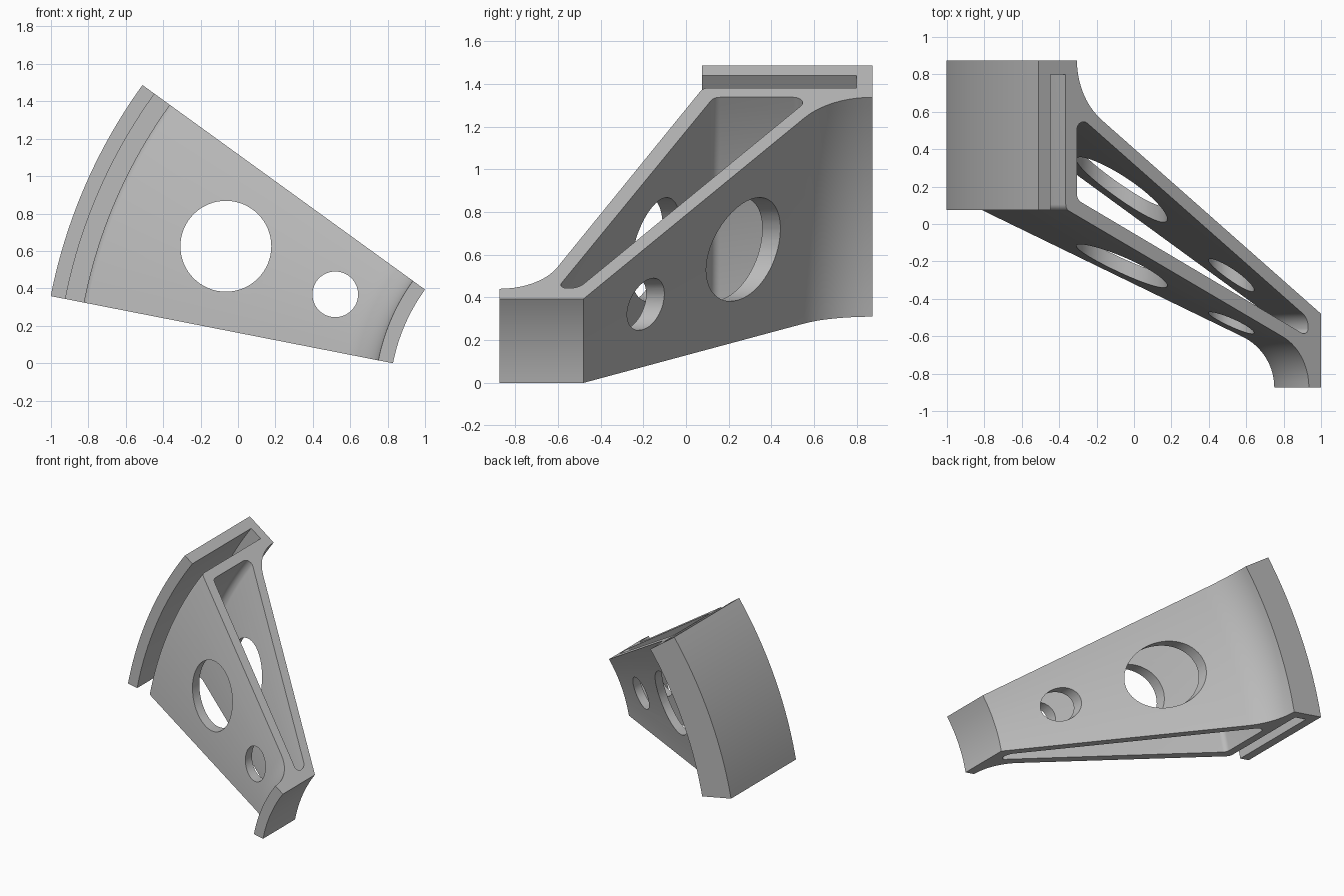
import bpy, bmesh
from math import radians, cos, sin, pi
from mathutils import Vector

cube = bpy.data.objects.get("Cube")
if cube:
    bpy.data.objects.remove(cube, do_unlink=True)

AXIS = (1.81, -0.193)       # x, z of the revolve axis (parallel to y)
START, END = 144.1, 168.9   # sector angles in degrees

grey = bpy.data.materials.new("plain_grey")
grey.use_nodes = True
colour = (0.5, 0.5, 0.5, 1)
grey.diffuse_color = colour
grey.node_tree.nodes["Principled BSDF"].inputs["Base Color"].default_value = colour


def rounded(corners, steps=10):
    """Closed outline; each corner is (radius from axis, y, fillet tangent length)."""
    out = []
    for i, (r, y, cut) in enumerate(corners):
        p = Vector((r, y))
        if not cut:
            out.append(p)
            continue
        before = (Vector(corners[i - 1][:2]) - p).normalized()
        after = (Vector(corners[(i + 1) % len(corners)][:2]) - p).normalized()
        half = before.angle(after) / 2
        mid = (before + after).normalized()
        centre = p + mid * (cut / cos(half))
        a, b = p + before * cut - centre, p + after * cut - centre
        sweep = a.angle(b)
        for k in range(steps + 1):
            t = k / steps
            out.append(centre + (a * sin((1 - t) * sweep) + b * sin(t * sweep)) / sin(sweep))
    return out


def finish(name, bm):
    bmesh.ops.recalc_face_normals(bm, faces=bm.faces)
    mesh = bpy.data.meshes.new(name)
    bm.to_mesh(mesh)
    bm.free()
    mesh.materials.append(grey)
    ob = bpy.data.objects.new(name, mesh)
    bpy.context.collection.objects.link(ob)
    return ob


def sector(name, outline, start, end, steps):
    """Sweep an outline around the axis and cap both ends."""
    bm = bmesh.new()
    rings = []
    for k in range(steps + 1):
        a = radians(start + (end - start) * k / steps)
        rings.append([bm.verts.new((AXIS[0] + p.x * cos(a), p.y, AXIS[1] + p.x * sin(a)))
                      for p in outline])
    n = len(outline)
    for low, high in zip(rings, rings[1:]):
        for i in range(n):
            j = (i + 1) % n
            bm.faces.new((low[i], low[j], high[j], high[i]))
    bm.faces.new(rings[0])
    bm.faces.new(rings[-1])
    return finish(name, bm)


def drill(name, x, z, radius, sides=64):
    """Round cutter running front to back."""
    bm = bmesh.new()
    ends = [[bm.verts.new((x + radius * cos(2 * pi * i / sides), y,
                           z + radius * sin(2 * pi * i / sides))) for i in range(sides)]
            for y in (-2, 2)]
    for i in range(sides):
        j = (i + 1) % sides
        bm.faces.new((ends[0][i], ends[0][j], ends[1][j], ends[1][i]))
    for ring in ends:
        bm.faces.new(ring)
    return finish(name, bm)


# Body: slotted outer rim, two sloping webs, inner collar
body = sector("segment_body", rounded([
    (2.865, 0.875, 0), (2.865, 0.075, 0), (2.785, 0.075, 0),
    (2.785, 0.80, 0), (2.685, 0.80, 0), (2.685, 0.08, 0.025),
    (1.08, -0.685, 0.19), (1.08, -0.875, 0),
    (1.0, -0.875, 0), (1.0, -0.48, 0), (2.611, 0.673, 0.202),
    (2.611, 0.875, 0)]), START, END, 20)

# Cutters: window between the webs, large and small through holes
cutters = [
    sector("window_cutter", rounded([
        (2.611, 0.588, 0.085), (2.611, 0.13, 0.03),
        (1.085, -0.603, 0.045), (1.085, -0.504, 0.045)]), START - 3.72, END + 3.72, 26),
    drill("large_hole_cutter", -0.065, 0.625, 0.243),
    drill("small_hole_cutter", 0.52, 0.368, 0.122),
]

bpy.ops.object.select_all(action='DESELECT')
body.select_set(True)
bpy.context.view_layer.objects.active = body
for cutter in cutters:
    mod = body.modifiers.new(cutter.name, 'BOOLEAN')
    mod.operation = 'DIFFERENCE'
    mod.solver = 'EXACT'
    mod.object = cutter
    bpy.ops.object.modifier_apply(modifier=mod.name)
    bpy.data.objects.remove(cutter, do_unlink=True)

bpy.ops.object.shade_smooth_by_angle(angle=radians(25))
